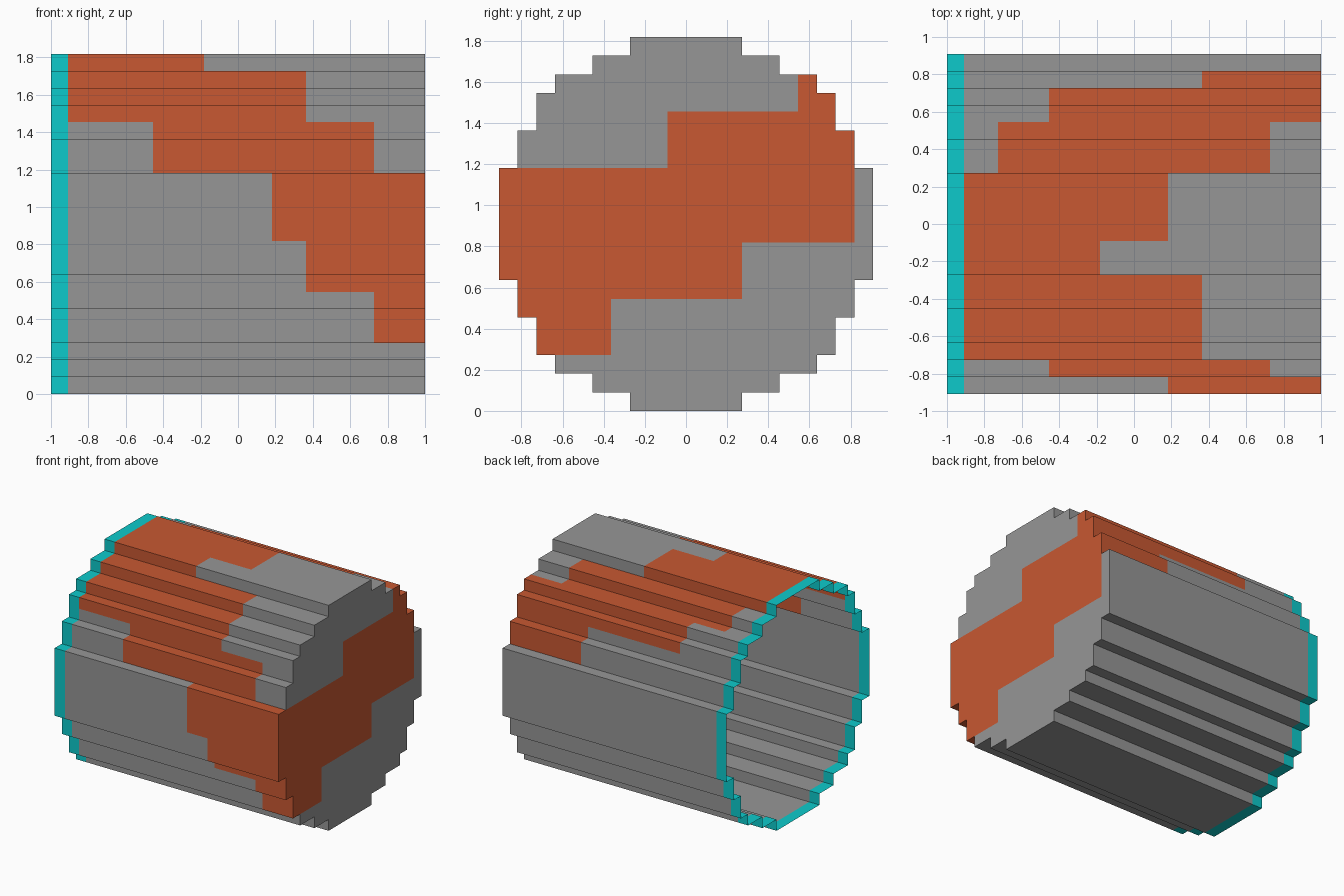
import bpy, bmesh
from mathutils import Vector

if "Cube" in bpy.data.objects:
    bpy.data.objects.remove(bpy.data.objects["Cube"])

U = 1 / 11                                   # size of one block
HALF = [10, 10, 10, 9, 9, 8, 8, 7, 5, 3]     # half width of each block row, from the middle out


def material(name, rgb):
    m = bpy.data.materials.new(name)
    m.diffuse_color = (*rgb, 1)
    m.use_nodes = True
    m.node_tree.nodes["Principled BSDF"].inputs["Base Color"].default_value = m.diffuse_color
    return m


GREY = material("grey", (0.305, 0.305, 0.305))
ORANGE = material("orange", (0.578, 0.098, 0.032))
CYAN = material("cyan", (0.004, 0.59, 0.6))

# Paint bands: (upper limit of the coordinate, orange from, orange to), in blocks
NONE = (0, 0)
FRONT = [(3, 0, 0), (6, 8, 11), (9, 4, 11), (13, 2, 11), (16, -5, 8), (19, -10, 4), (20, -10, -2)]
BACK = [(13, 0, 0), (16, 4, 11), (18, -5, 11), (19, -8, 8), (20, -10, 2)]
TOP = [(-9, 2, 11), (-8, -5, 8), (-3, -10, 4), (-1, -10, -2), (3, -10, 2),
       (6, -8, 8), (8, -5, 11), (9, 4, 11), (10, 0, 0)]
END = [(-4, 3, 13), (-1, 6, 13), (3, 6, 16), (6, 9, 16), (9, 9, 18), (10, 0, 0)]


def band(table, v):
    return next(((a, b) for limit, a, b in table if v < limit), NONE)


def filled(y, z):
    """True if the block centred at (y, z) lies in the stepped round section."""
    row = int(abs(z - 10))
    return row < 10 and abs(y) < HALF[row]


CELLS = [(y + .5, z + .5) for y in range(-10, 10) for z in range(20) if filled(y + .5, z + .5)]


def side_paint(x, y, z, n):
    """Orange or grey for a wall block face, by its facing direction."""
    if n.z > .5:
        a, b = band(TOP, y)
    elif n.y < -.5 or (n.z < -.5 and y < 0):
        a, b = band(FRONT, z)
    elif n.y > .5:
        a, b = band(BACK, z)
    else:
        a, b = NONE
    return int(a < x < b)


def quad(bm, centre, n, index):
    """One block face: centre of the block, outward normal, material."""
    c, n = Vector(centre), Vector(n)
    s = Vector((n.y, n.z, n.x))
    t = n.cross(s)
    corners = [c + (n + s * i + t * j) / 2 for i, j in ((-1, -1), (1, -1), (1, 1), (-1, 1))]
    f = bm.faces.new([bm.verts.new(p * U) for p in corners])
    f.material_index = index


def finish(bm, name, mats):
    bmesh.ops.remove_doubles(bm, verts=bm.verts, dist=1e-4)
    me = bpy.data.meshes.new(name)
    bm.to_mesh(me)
    bm.free()
    for m in mats:
        me.materials.append(m)
    bpy.context.collection.objects.link(bpy.data.objects.new(name, me))


def stepped_tube(name, x0, x1, mats, paint):
    """Open single-skin tube following the stepped outline."""
    bm = bmesh.new()
    for y, z in CELLS:
        for dy, dz in ((1, 0), (-1, 0), (0, 1), (0, -1)):
            if not filled(y + dy, z + dz):
                n = Vector((0, dy, dz))
                for x in range(x0, x1):
                    quad(bm, (x + .5, y, z), n, paint(x + .5, y, z, n))
    finish(bm, name, mats)


# Barrel wall with orange stripes, and the rim at the open end
stepped_tube("barrel_wall", -10, 11, [GREY, ORANGE], side_paint)
stepped_tube("open_rim", -11, -10, [CYAN], lambda x, y, z, n: 0)

# Closed end panel
bm = bmesh.new()
for y, z in CELLS:
    a, b = band(END, y)
    quad(bm, (10.5, y, z), (1, 0, 0), int(a < z < b))
finish(bm, "end_panel", [GREY, ORANGE])
